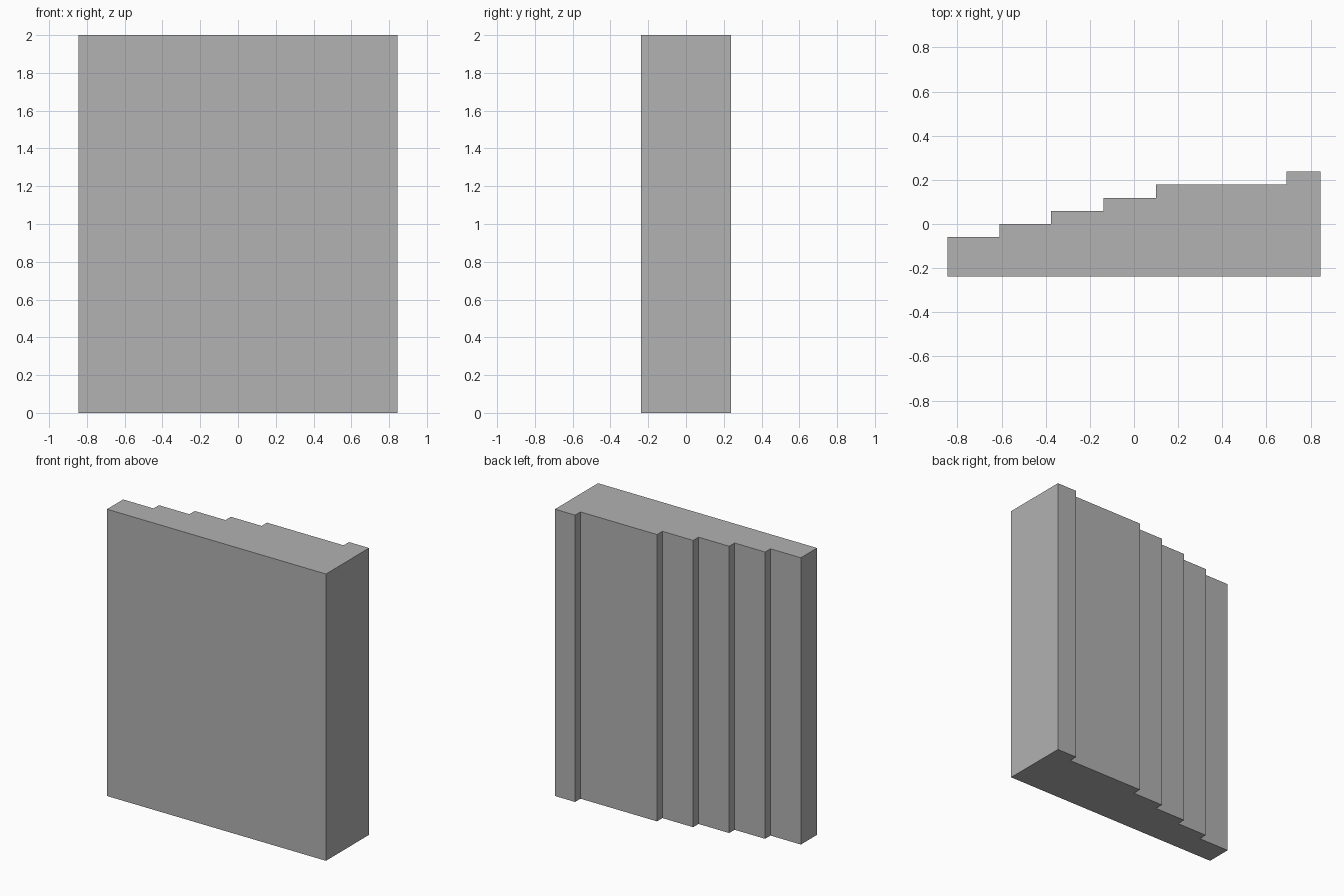
import bpy
import bmesh

cube = bpy.data.objects.get("Cube")
if cube:
    bpy.data.objects.remove(cube, do_unlink=True)

# Single grey material
grey = bpy.data.materials.new("plain_grey")
grey.use_nodes = True
colour = (0.445, 0.445, 0.445, 1)
grey.diffuse_color = colour
grey.node_tree.nodes["Principled BSDF"].inputs["Base Color"].default_value = colour

# Stepped plan outline: flat front, back rising one riser at each edge
HEIGHT = 2.0
RISER = 0.0593
edges = [-0.845, -0.61, -0.375, -0.138, 0.099, 0.69, 0.845]
front = -4 * RISER
outline = [(edges[-1], front), (edges[0], front)]
for i, (left, right) in enumerate(zip(edges, edges[1:])):
    back = (i - 1) * RISER
    outline += [(left, back), (right, back)]

# Extrude the outline into the full-height block
bm = bmesh.new()
base = bm.faces.new([bm.verts.new((x, y, 0)) for x, y in outline])
top = bmesh.ops.extrude_face_region(bm, geom=[base], use_keep_orig=True)
bmesh.ops.translate(bm, vec=(0, 0, HEIGHT),
                    verts=[v for v in top["geom"] if isinstance(v, bmesh.types.BMVert)])
bmesh.ops.recalc_face_normals(bm, faces=bm.faces)
mesh = bpy.data.meshes.new("stepped_wall")
bm.to_mesh(mesh)
bm.free()
mesh.materials.append(grey)
wall = bpy.data.objects.new("stepped_wall", mesh)
bpy.context.collection.objects.link(wall)
